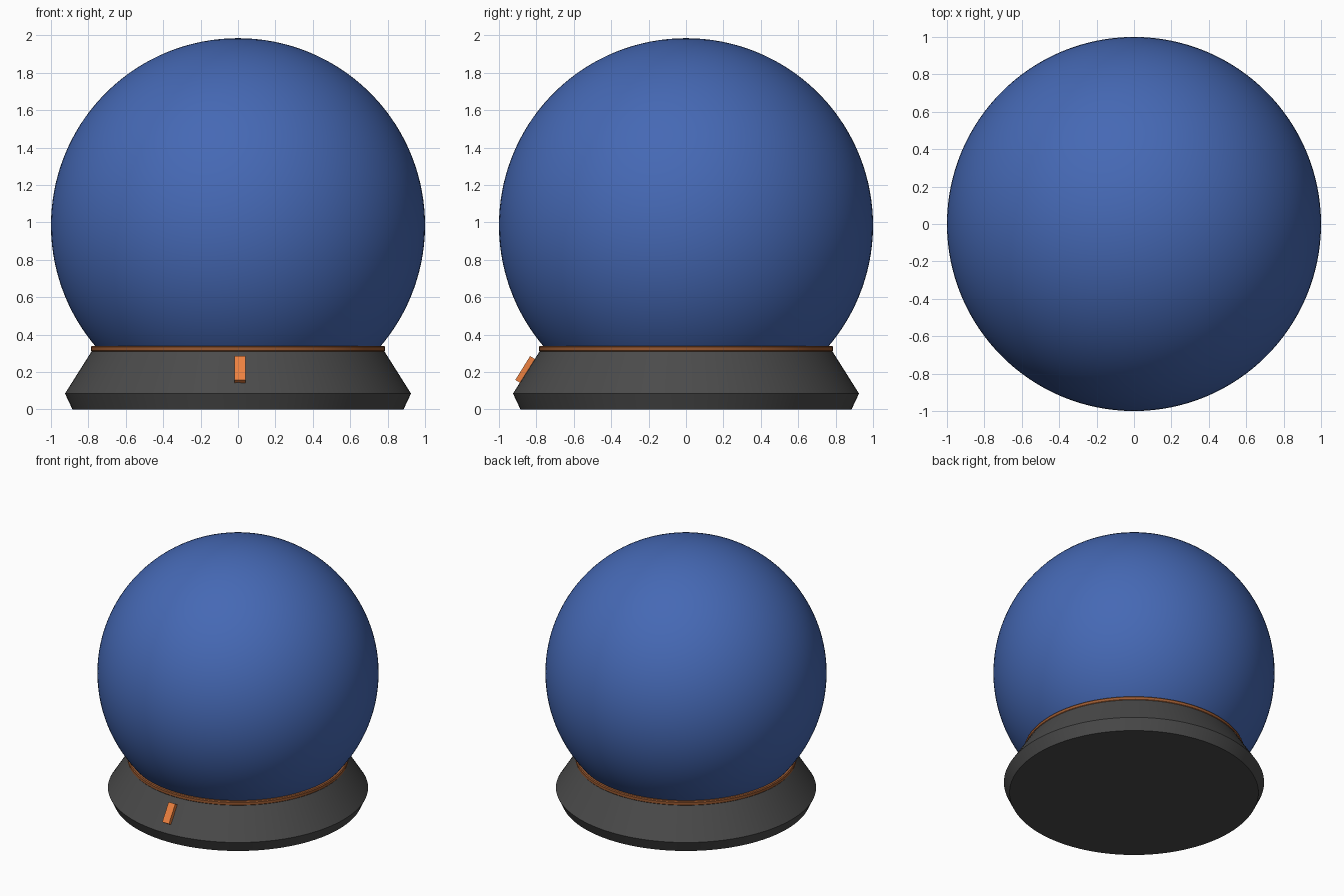
import bpy, bmesh, math
from mathutils import Matrix

if "Cube" in bpy.data.objects:
    bpy.data.objects.remove(bpy.data.objects["Cube"])


def material(name, rgb):
    m = bpy.data.materials.new(name)
    m.diffuse_color = (*rgb, 1)
    m.use_nodes = True
    m.node_tree.nodes["Principled BSDF"].inputs["Base Color"].default_value = m.diffuse_color
    return m


def finish(name, bm, mat=None, smooth=True):
    bmesh.ops.remove_doubles(bm, verts=bm.verts, dist=1e-5)
    bmesh.ops.recalc_face_normals(bm, faces=bm.faces)
    me = bpy.data.meshes.new(name)
    bm.to_mesh(me)
    bm.free()
    ob = bpy.data.objects.new(name, me)
    bpy.context.collection.objects.link(ob)
    if mat:
        me.materials.append(mat)
    if smooth:
        bpy.ops.object.select_all(action='DESELECT')
        ob.select_set(True)
        bpy.context.view_layer.objects.active = ob
        bpy.ops.object.shade_smooth_by_angle(angle=math.radians(20))
    return ob


def lathe(name, profile, mat=None, steps=128):
    bm = bmesh.new()
    vs = [bm.verts.new((r, 0, z)) for r, z in profile]
    es = [bm.edges.new(p) for p in zip(vs, vs[1:])]
    bmesh.ops.spin(bm, geom=vs + es, cent=(0, 0, 0), axis=(0, 0, 1),
                   angle=2 * math.pi, steps=steps)
    return finish(name, bm, mat)


blue = material("blue", (0.06, 0.14, 0.46))
orange = material("orange", (0.85, 0.22, 0.05))
brown = material("copper", (0.32, 0.10, 0.03))
dark = material("charcoal", (0.07, 0.07, 0.07))

# Globe, cut off where it sits inside the ring
CZ = 0.985
end = math.acos((0.32 - CZ) / 1.0)
globe = [(math.sin(end * i / 48), CZ + math.cos(end * i / 48)) for i in range(49)]
lathe("globe", globe + [(0, 0.32)], blue)

# Flared base with chamfered foot
lathe("base", [(0, 0), (0.885, 0), (0.925, 0.085), (0.783, 0.31), (0, 0.31)], dark)

# Thin collar between base and globe
lathe("collar_ring", [(0.74, 0.308), (0.78, 0.308), (0.786, 0.314), (0.786, 0.334),
                      (0.78, 0.34), (0.74, 0.34), (0.74, 0.308)], brown)

# Plain raised marker bar on the sloping front
bm = bmesh.new()
bmesh.ops.create_cube(bm, size=1, matrix=Matrix.Translation((0.01, -0.856, 0.211))
                      @ Matrix.Rotation(-0.557, 4, 'X')
                      @ Matrix.Diagonal((0.058, 0.04, 0.15, 1)))
finish("front_marker", bm, orange, smooth=False)
